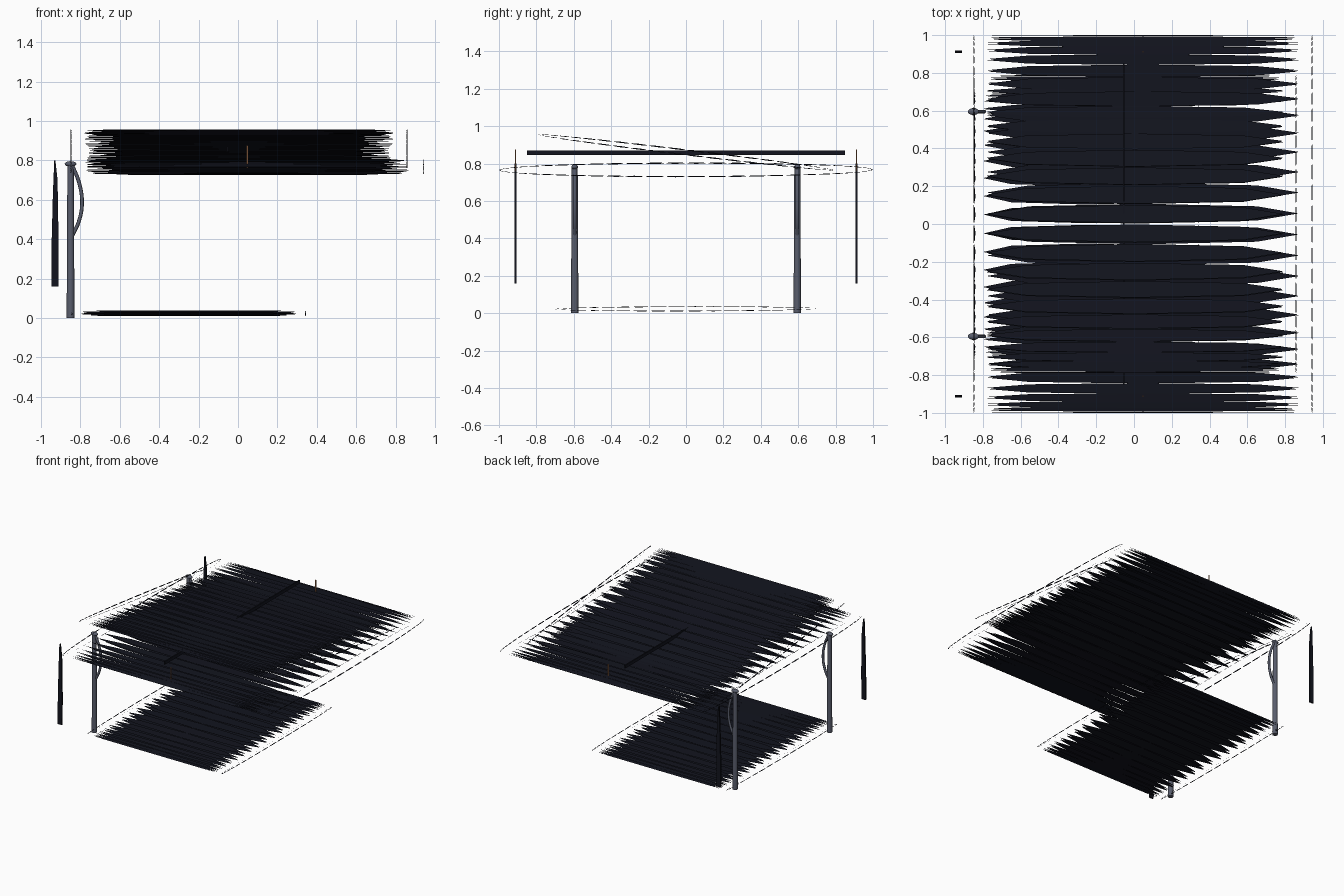
import bpy, bmesh, math
from mathutils import Vector

if "Cube" in bpy.data.objects:
    bpy.data.objects.remove(bpy.data.objects["Cube"])


def material(name, rgb):
    m = bpy.data.materials.new(name)
    m.diffuse_color = (*rgb, 1)
    m.use_nodes = True
    m.node_tree.nodes["Principled BSDF"].inputs["Base Color"].default_value = m.diffuse_color
    return m


DARK = material("dark_panel", (0.006, 0.007, 0.013))
STEEL = material("steel", (0.1, 0.11, 0.15))
BROWN = material("brown_rod", (0.45, 0.2, 0.09))


def loose_quads(name, quads):
    """Separate quads, each turned into a pointed slat by one subdivision."""
    bm = bmesh.new()
    for q in quads:
        bm.faces.new([bm.verts.new(p) for p in q])
    me = bpy.data.meshes.new(name)
    bm.to_mesh(me)
    bm.free()
    ob = bpy.data.objects.new(name, me)
    bpy.context.collection.objects.link(ob)
    me.materials.append(DARK)
    sub = ob.modifiers.new("point", 'SUBSURF')
    sub.levels = sub.render_levels = 1
    return ob


def lens(a, b, thick, n):
    """Closed lens profile in y-z from point a to point b."""
    a, b = Vector(a), Vector(b)
    mid, half = (a + b) / 2, (b - a) / 2
    normal = Vector((-half.y, half.x)).normalized()
    return [mid + half * math.cos(math.pi * i / n)
            + normal * thick / 2 * math.sin(math.pi * i / n) for i in range(2 * n)]


def slatted_panel(name, x0, x1, a, b, thick, n, wall=0.008):
    outer = lens(a, b, thick, n)
    shrink = (Vector(b) - Vector(a)).normalized() * wall
    inner = lens(Vector(a) + shrink, Vector(b) - shrink, thick - 2 * wall, n)
    quads = []
    for i in range(2 * n):
        j = (i + 1) % (2 * n)
        for loop in (outer, inner):
            p, q = loop[i], loop[j]
            quads.append([(x0, *p), (x1, *p), (x1, *q), (x0, *q)])
        # Rim facets at both ends, slightly chamfered
        for x, xi in ((x0, x0 + 0.005), (x1, x1 - 0.005)):
            quads.append([(x, *outer[i]), (x, *outer[j]), (xi, *inner[j]), (xi, *inner[i])])
    return loose_quads(name, quads)


def box(name, centre, size, mat):
    bpy.ops.mesh.primitive_cube_add(size=1, location=centre)
    ob = bpy.context.object
    ob.name = name
    ob.scale = size
    ob.data.materials.append(mat)
    return ob


# Slatted panels: main canopy, tilted upper panel, lower deck
slatted_panel("main_canopy", -0.85, 0.945, (-1.0, 0.765), (1.0, 0.768), 0.08, 28)
slatted_panel("tilted_panel", -0.85, 0.86, (-0.79, 0.955), (0.79, 0.765), 0.034, 24)
slatted_panel("lower_deck", -0.845, 0.345, (-0.70, 0.022), (0.70, 0.025), 0.028, 22, 0.005)

# Long bar over the canopy
box("cross_bar", (-0.055, 0, 0.858), (0.009, 1.7, 0.025), DARK)

for side, s in (("front", -1), ("back", 1)):
    # Tapered round post with cap
    y = 0.595 * s
    bpy.ops.mesh.primitive_cone_add(vertices=16, radius1=0.02, radius2=0.016,
                                    depth=0.785, location=(-0.85, y, 0.3925))
    post = bpy.context.object
    post.name = side + "_post"
    post.data.materials.append(STEEL)
    bpy.ops.object.shade_smooth_by_angle()
    bpy.ops.mesh.primitive_uv_sphere_add(segments=16, ring_count=8, radius=1,
                                         location=(-0.85, y, 0.782))
    cap = bpy.context.object
    cap.name = side + "_post_cap"
    cap.scale = (0.03, 0.018, 0.014)
    cap.data.materials.append(STEEL)
    bpy.ops.object.shade_smooth_by_angle()

    # Curved brace
    cu = bpy.data.curves.new(side + "_brace", 'CURVE')
    cu.dimensions = '3D'
    cu.bevel_depth = 0.0095
    cu.bevel_resolution = 2
    cu.use_fill_caps = True
    sp = cu.splines.new('BEZIER')
    path = [(-0.845, 0.785), (-0.805, 0.68), (-0.792, 0.58), (-0.808, 0.49), (-0.84, 0.42)]
    sp.bezier_points.add(len(path) - 1)
    for bp, (x, z) in zip(sp.bezier_points, path):
        bp.co = (x, y, z)
        bp.handle_left_type = bp.handle_right_type = 'AUTO'
    cu.materials.append(STEEL)
    bpy.context.collection.objects.link(bpy.data.objects.new(side + "_brace", cu))

    # Hanging tapered strip
    bm = bmesh.new()
    outline = [(-0.948, 0.16), (-0.912, 0.16), (-0.911, 0.40), (-0.916, 0.70),
               (-0.927, 0.80), (-0.933, 0.80), (-0.940, 0.62), (-0.947, 0.35)]
    face = bm.faces.new([bm.verts.new((x, 0.912 * s - 0.006, z)) for x, z in outline])
    ext = bmesh.ops.extrude_face_region(bm, geom=[face])
    bmesh.ops.translate(bm, vec=(0, 0.012, 0),
                        verts=[v for v in ext["geom"] if isinstance(v, bmesh.types.BMVert)])
    bmesh.ops.recalc_face_normals(bm, faces=bm.faces)
    me = bpy.data.meshes.new(side + "_hanging_strip")
    bm.to_mesh(me)
    bm.free()
    me.materials.append(DARK)
    bpy.context.collection.objects.link(bpy.data.objects.new(side + "_hanging_strip", me))

    # Thin brown rod through the canopy edge
    box(side + "_rod", (0.047, 0.912 * s, 0.818), (0.006, 0.006, 0.115), BROWN)
